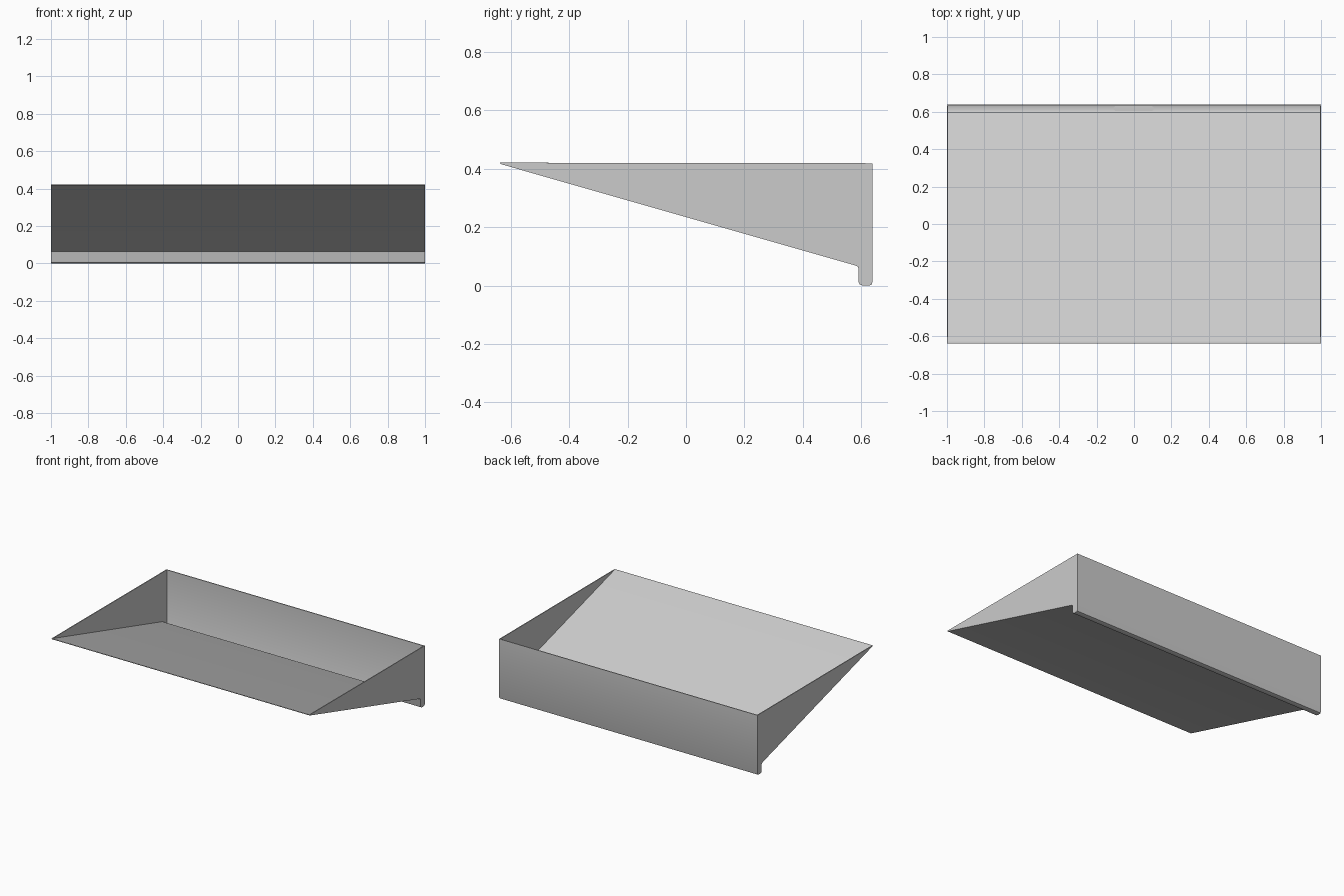
import bpy, bmesh, math

if "Cube" in bpy.data.objects:
    bpy.data.objects.remove(bpy.data.objects["Cube"])

T = 0.006  # wall thickness

# Side profiles (y, z): sloped floor, rear gutter, back wall; point-for-point pairs
outer = [(-0.638, 0.421), (-0.634, 0.416), (0.580, 0.069), (0.588, 0.065), (0.591, 0.058),
         (0.591, 0.012), (0.594, 0.005), (0.600, 0.002), (0.606, 0.0), (0.626, 0.0),
         (0.635, 0.003), (0.638, 0.011), (0.638, 0.419)]
inner = [(-0.630, 0.421), (-0.626, 0.419), (0.583, 0.075), (0.592, 0.070), (0.598, 0.062),
         (0.598, 0.014), (0.600, 0.010), (0.603, 0.008), (0.607, 0.007), (0.625, 0.007),
         (0.630, 0.008), (0.632, 0.013), (0.632, 0.419)]


def finish(name, bm):
    bmesh.ops.recalc_face_normals(bm, faces=bm.faces)
    mesh = bpy.data.meshes.new(name)
    bm.to_mesh(mesh)
    bm.free()
    obj = bpy.data.objects.new(name, mesh)
    bpy.context.collection.objects.link(obj)
    bpy.ops.object.select_all(action='DESELECT')
    bpy.context.view_layer.objects.active = obj
    obj.select_set(True)
    bpy.ops.object.shade_smooth_by_angle(angle=math.radians(35))
    return obj


# Open wedge tray: outer and inner skins joined by a thin rim
bm = bmesh.new()
skins = []
for profile, half in ((outer, 1.0), (inner, 1.0 - T)):
    left, right = [[bm.verts.new((s * half, y, z)) for y, z in profile] for s in (-1, 1)]
    for i in range(len(profile) - 1):
        bm.faces.new((left[i], left[i + 1], right[i + 1], right[i]))
    bm.faces.new(left)
    bm.faces.new(right)
    skins.append((left, right))
(ol, orr), (il, ir) = skins
for a, b in ((ol, il), (orr, ir)):
    bm.faces.new((a[0], a[-1], b[-1], b[0]))
for k in (0, -1):
    bm.faces.new((ol[k], orr[k], ir[k], il[k]))
finish("wedge_tray", bm)

# Low elongated pad on the gutter floor
bm = bmesh.new()
outline = [(-0.11, 0.614), (-0.10, 0.604), (0.095, 0.604), (0.104, 0.608),
           (0.104, 0.626), (0.095, 0.630), (-0.10, 0.630), (-0.11, 0.621)]
base = bm.faces.new([bm.verts.new((x, y, 0.005)) for x, y in outline])
ext = bmesh.ops.extrude_face_region(bm, geom=[base])
for v in ext["geom"]:
    if isinstance(v, bmesh.types.BMVert):
        v.co.z = 0.010
finish("gutter_pad", bm)
